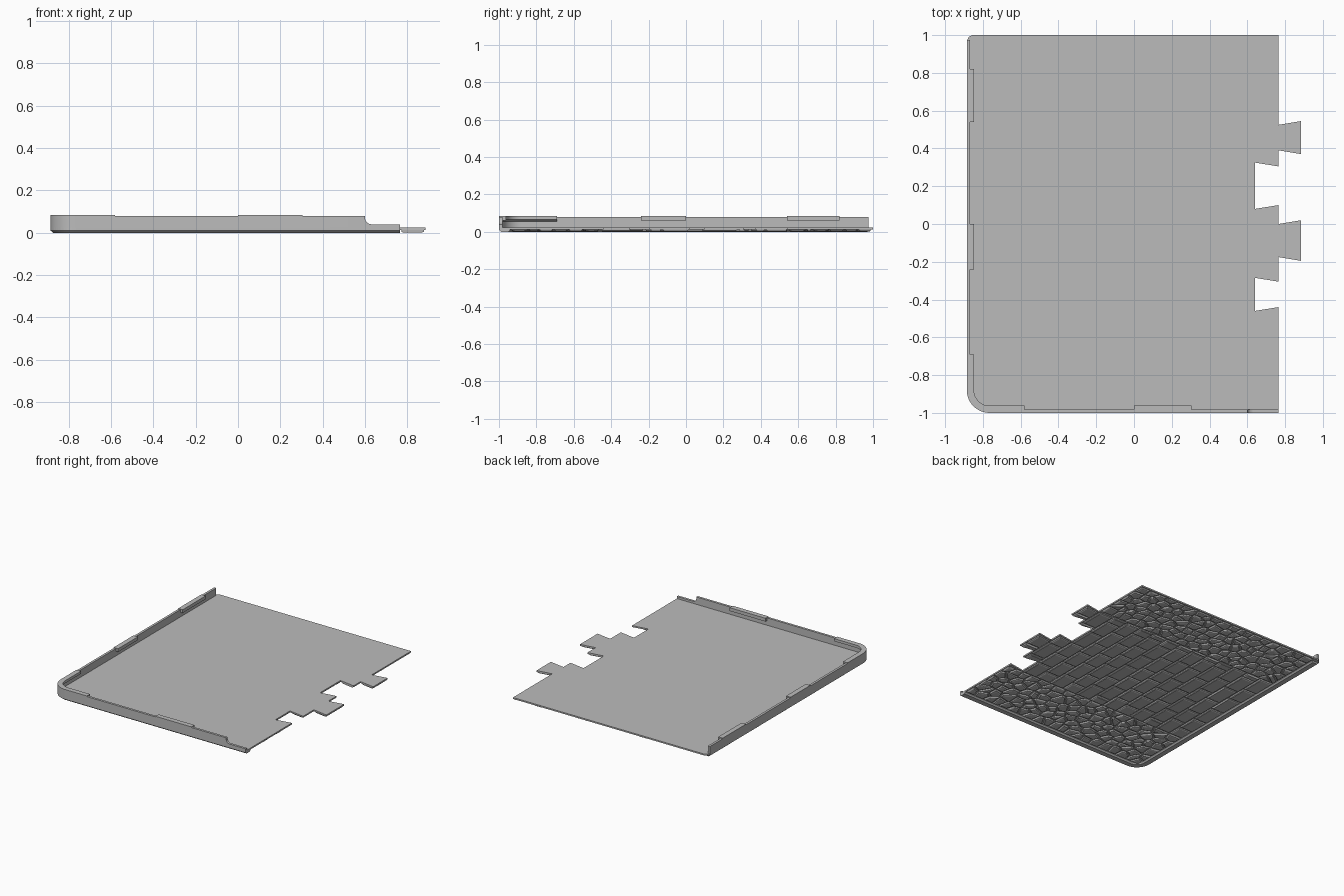
import bpy, bmesh, math, random
from mathutils import Vector

if "Cube" in bpy.data.objects:
    bpy.data.objects.remove(bpy.data.objects["Cube"])
random.seed(4)

grey = bpy.data.materials.new("plain_grey")
grey.use_nodes = True
colour = (0.5, 0.5, 0.5, 1)
grey.diffuse_color = colour
grey.node_tree.nodes["Principled BSDF"].inputs["Base Color"].default_value = colour

LEFT, RIGHT, DEEP, TIP = -0.885, 0.765, 0.64, 0.885
PLATE_LOW, PLATE_TOP, WALL_TOP = 0.013, 0.024, 0.08
RADIUS = 0.12


def loft(bm, rings):
    """Join closed rings of points bottom to top and cap both ends."""
    rows = [[bm.verts.new(p) for p in ring] for ring in rings]
    n = len(rows[0])
    for low, high in zip(rows, rows[1:]):
        for i in range(n):
            j = (i + 1) % n
            bm.faces.new((low[i], low[j], high[j], high[i]))
    bm.faces.new(rows[0][::-1])
    bm.faces.new(rows[-1])


def finish(name, bm, smooth=False):
    bmesh.ops.recalc_face_normals(bm, faces=bm.faces)
    mesh = bpy.data.meshes.new(name)
    bm.to_mesh(mesh)
    bm.free()
    mesh.materials.append(grey)
    obj = bpy.data.objects.new(name, mesh)
    bpy.context.collection.objects.link(obj)
    if smooth:
        bpy.ops.object.select_all(action="DESELECT")
        obj.select_set(True)
        bpy.context.view_layer.objects.active = obj
        bpy.ops.object.shade_smooth_by_angle(angle=math.radians(30))
    return obj


def at(points, z):
    return [(x, y, z) for x, y in points]


def edge(y_start, x_end, d):
    """Left side, rounded corner and front side, moved inwards by d."""
    r = RADIUS - d
    arc = [(LEFT + RADIUS + r * math.cos(a), -1 + RADIUS + r * math.sin(a))
           for a in (math.pi * (1 + i / 24) for i in range(13))]
    return [(LEFT + d, y_start)] + arc + [(x_end, -1 + d)]


def band(name, y_start, x_end, layers):
    """Strip along the edge; each layer is outer offset, inner offset, height."""
    bm = bmesh.new()
    loft(bm, [at(edge(y_start, x_end, a) + edge(y_start, x_end, b)[::-1], z)
              for a, b, z in layers])
    return finish(name, bm, True)


def block(name, x0, x1, y0, y1, z0, z1):
    bm = bmesh.new()
    loft(bm, [at([(x0, y0), (x1, y0), (x1, y1), (x0, y1)], z) for z in (z0, z1)])
    return finish(name, bm)


# Floor plate with dovetail tabs and sockets on the right side
joints = [(TIP, -0.44, -0.46, -0.285, -0.305, DEEP), (0, -0.175, -0.195, 0.02, 0, TIP),
          (0, 0.10, 0.08, 0.325, 0.305, DEEP), (0, 0.39, 0.37, 0.545, 0.525, TIP)]
outline = edge(0.97, RIGHT, 0)
for _, a, b, c, d, x in joints:
    outline += [(RIGHT, a), (x, b), (x, c), (RIGHT, d)]
outline += [(RIGHT, 1), (LEFT + 0.03, 1), (LEFT + 0.01, 0.99)]
bm = bmesh.new()
loft(bm, [at(outline, PLATE_LOW), at(outline, PLATE_TOP)])
finish("floor_plate", bm)

# Rim wall, lower kerb and locking lips
band("rim_wall", 0.975, 0.6, [(0, 0.018, PLATE_LOW), (0, 0.018, WALL_TOP)])
band("lower_kerb", 0.97, RIGHT, [(0.012, 0.05, 0), (0, 0.06, 0.01), (0, 0.06, PLATE_LOW)])
band("corner_lip", -0.69, -0.58, [(0, 0.018, 0.055), (0, 0.038, 0.065), (0, 0.038, 0.085)])
for name, y0, y1 in (("middle_left_lip", -0.24, 0), ("back_left_lip", 0.54, 0.82)):
    block(name, LEFT, LEFT + 0.038, y0, y1, 0.06, 0.085)
block("front_lip", 0, 0.305, -1, -0.962, 0.06, 0.085)

# Low end of the front wall with a curved step
step = [(0.6, PLATE_LOW), (RIGHT, PLATE_LOW), (RIGHT, 0.04)]
step += [(0.63 - 0.03 * math.sin(a), 0.07 - 0.03 * math.cos(a))
         for a in (math.pi * i / 12 for i in range(7))]
step += [(0.6, WALL_TOP)]
bm = bmesh.new()
loft(bm, [[(x, y, z) for x, z in step] for y in (-1, -0.982)])
finish("low_front_wall", bm)


def cut(poly, point, normal):
    """Keep the part of a convex polygon behind a line."""
    out = []
    for a, b in zip(poly, poly[1:] + poly[:1]):
        da, db = (a - point).dot(normal), (b - point).dot(normal)
        if da <= 0:
            out.append(a)
        if da * db < 0:
            out.append(a.lerp(b, da / (da - db)))
    return out


def clip(poly, region):
    for a, b in zip(region, region[1:] + region[:1]):
        if len(poly) > 2:
            poly = cut(poly, a, Vector((b.y - a.y, a.x - b.x)))
    return poly


def inset(poly, d):
    out = poly
    for a, b in zip(poly, poly[1:] + poly[:1]):
        n = Vector((b.y - a.y, a.x - b.x))
        if n.length > 1e-6 and len(out) > 2:
            n.normalize()
            out = cut(out, a - n * d, n)
    return out


def rect(x0, x1, y0, y1):
    return [Vector(p) for p in ((x0, y0), (x1, y0), (x1, y1), (x0, y1))]


def stone(bm, poly, gap, levels):
    base = inset(poly, gap)
    if len(base) < 3:
        return
    mid = sum(base, Vector((0, 0))) / len(base)
    size = min((p - mid).length for p in base)
    if size < 0.012:
        return
    loft(bm, [at([mid + (p - mid) * (1 - min(d / size, 0.8)) for p in base], z)
              for d, z in levels])


# Paving bricks in staggered courses, cut to the shape of the joints
PATH_LOW, PATH_HIGH = -0.46, 0.545
V = Vector
regions = [
    rect(LEFT + 0.06, DEEP, PATH_LOW, PATH_HIGH),
    [V((DEEP, -0.285)), V((RIGHT, -0.305)), V((RIGHT, 0.10)), V((DEEP, 0.08))],
    [V((DEEP, 0.325)), V((RIGHT, 0.305)), V((RIGHT, PATH_HIGH)), V((DEEP, PATH_HIGH))],
    [V((RIGHT, -0.175)), V((TIP, -0.195)), V((TIP, 0.02)), V((RIGHT, 0))],
    [V((RIGHT, 0.39)), V((TIP, 0.37)), V((TIP, 0.545)), V((RIGHT, 0.525))]]
bm = bmesh.new()
COURSE, LENGTH = 0.1225, 0.18
for row in range(15):
    x = TIP - COURSE * (row + 1)
    y = PATH_LOW - LENGTH * (0.5 if row % 2 else 0.05)
    while y < PATH_HIGH:
        long = LENGTH * random.uniform(0.85, 1.15)
        drop = random.uniform(0, 0.003)
        for region in regions:
            piece = clip(rect(x, x + COURSE, y, y + long), region)
            if len(piece) > 2:
                stone(bm, piece, 0.006, [(0.012, drop), (0.003, drop + 0.004), (0, PLATE_LOW)])
        y += long
finish("paving_bricks", bm)

# Irregular cobbles on both sides of the brick path
bm = bmesh.new()
CELL = 0.075
for y0, y1 in ((-0.94, PATH_LOW), (PATH_HIGH, 0.995)):
    x0, x1 = LEFT + 0.06, RIGHT
    nx, ny = round((x1 - x0) / CELL), round((y1 - y0) / CELL)
    seeds = [V((x0 + (i + random.uniform(0.1, 0.9)) * (x1 - x0) / nx,
                y0 + (j + random.uniform(0.1, 0.9)) * (y1 - y0) / ny))
             for i in range(nx) for j in range(ny)]
    for s in seeds:
        cell = rect(x0, x1, y0, y1)
        for t in seeds:
            if t is not s and (t - s).length < CELL * 4 and len(cell) > 2:
                cell = cut(cell, (s + t) / 2, t - s)
        drop = random.uniform(0, 0.003)
        stone(bm, cell, 0.005, [(0.016, drop), (0.006, drop + 0.003), (0, PLATE_LOW)])
finish("cobbles", bm)
